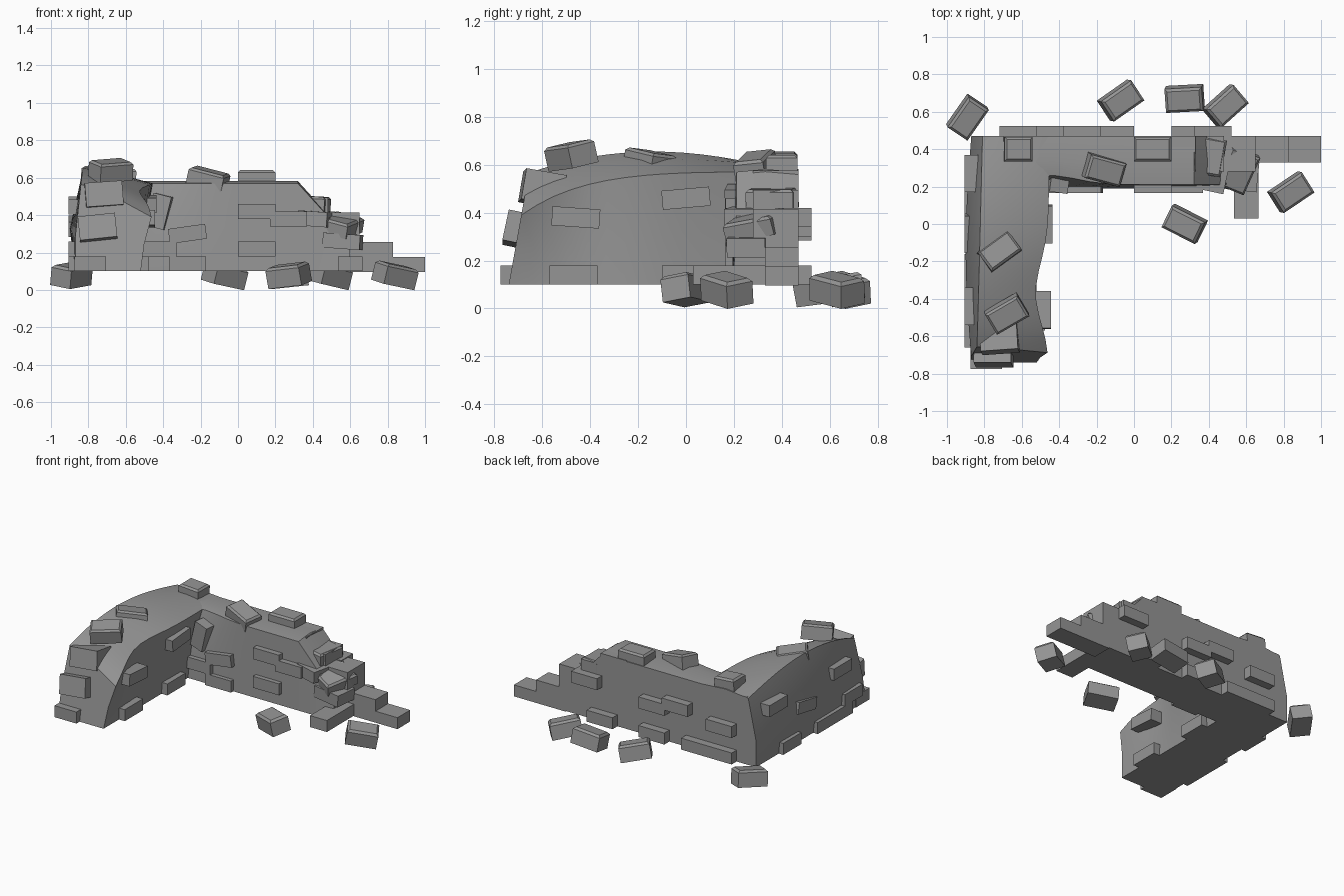
import bpy, bmesh, math
from mathutils import Matrix, Euler, Vector

cube = bpy.data.objects.get("Cube")
if cube:
    bpy.data.objects.remove(cube, do_unlink=True)

# Shared measures: foot of the walls, and the size of one brick
BASE = .1
LENGTH, WIDTH, COURSE = .2, .13, .08
OUTSIDE, BACK, FRONT = -.87, .47, .19

stone = bpy.data.materials.new("grey stone")
stone.use_nodes = True
stone.diffuse_color = (.3, .3, .3, 1)
shader = stone.node_tree.nodes["Principled BSDF"]
shader.inputs["Base Color"].default_value = stone.diffuse_color


def finish(name, bm):
    bmesh.ops.recalc_face_normals(bm, faces=bm.faces)
    mesh = bpy.data.meshes.new(name)
    bm.to_mesh(mesh)
    bm.free()
    mesh.materials.append(stone)
    part = bpy.data.objects.new(name, mesh)
    bpy.context.collection.objects.link(part)
    return part


def loft(name, rings):
    """Skin a row of closed rings, cap both ends and smooth the soft edges."""
    bm = bmesh.new()
    rows = [[bm.verts.new(point) for point in ring] for ring in rings]
    count = len(rows[0])
    for near, far in zip(rows, rows[1:]):
        for i in range(count):
            j = (i + 1) % count
            bm.faces.new((near[i], near[j], far[j], far[i]))
    bm.faces.new(rows[0])
    bm.faces.new(rows[-1])
    part = finish(name, bm)
    bpy.ops.object.select_all(action='DESELECT')
    part.select_set(True)
    bpy.context.view_layer.objects.active = part
    bpy.ops.object.shade_smooth_by_angle(angle=math.radians(30))


def brick(name, centre, size, turn=(0, 0, 0), worn=0):
    """Box turned by degrees, with its top edges worn down if asked."""
    bm = bmesh.new()
    bmesh.ops.create_cube(bm, size=1)
    bmesh.ops.scale(bm, vec=size, verts=bm.verts)
    if worn:
        top = [e for e in bm.edges if all(v.co.z > 0 for v in e.verts)]
        bmesh.ops.bevel(bm, geom=top, offset=worn, segments=1, affect='EDGES')
    spin = Euler([math.radians(angle) for angle in turn]).to_matrix().to_4x4()
    bmesh.ops.transform(bm, matrix=Matrix.Translation(centre) @ spin, verts=bm.verts)
    finish(name, bm)


def height(course):
    """Middle height of a course of bricks, counted from the foot."""
    return BASE + COURSE * (course + .5)


def bump(value, centre, spread):
    """Soft hill of height one."""
    return math.exp(-((value - centre) / spread) ** 2)


def side_ring(t):
    """Cross-section of the side wall; t runs from the broken end to the corner."""
    y = -.74 + t * (BACK + .74)
    arch = math.sin(math.pi * t)
    outer_top = .565 + .09 * arch
    inner_top = .57 - .18 * (1 - t) ** 4
    lip = -.455 - .07 * bump(t, .3, .2)
    foot = -.52
    belly = OUTSIDE - .03 * arch
    crest = -.84 + .03 * t
    lean = .18 * (1 - t) ** 6
    outline = [(OUTSIDE, BASE), (belly, outer_top / 2), (crest, outer_top),
               ((crest + lip) / 2, (outer_top + inner_top) / 2 + .015), (lip, inner_top),
               ((foot + lip) / 2 - .01, (inner_top + BASE) / 2), (foot, BASE)]
    return [(x, y + lean * (z - BASE), z) for x, z in outline]


def back_ring(t):
    """Cross-section of the back wall; t runs from the corner to the broken end."""
    x = -.8 + t * 1.4
    top = .57 - 1.1 * max(0, x - .32)
    hollow = .05 * bump(x, -.45, .2)
    outline = [(FRONT, BASE), (FRONT + .01, (top + BASE) / 2), (FRONT + .02 + hollow, top),
               ((FRONT + BACK) / 2, top + .012), (BACK, top), (BACK, BASE)]
    return [(x, y, z) for y, z in outline]


STATIONS = 15
steps = [i / STATIONS for i in range(STATIONS + 1)]
loft("side_wall", [side_ring(t) for t in steps])
loft("back_wall", [back_ring(t) for t in steps])

# Stepped broken end of the back wall, one brick per course
for course, end in enumerate((1, .83, .65, .65, .48, .33)):
    front = .33 if course < 2 else .28
    reach = LENGTH * 2 if course < 2 else LENGTH
    brick(f"step_brick_{course}", (end - reach / 2, (front + BACK) / 2, height(course) - .005),
          (reach, BACK - front, COURSE))

# Loosened bricks at the broken end
brick("end_foot_brick", (.6, .18, height(0)), (WIDTH, .3, COURSE))
brick("end_low_brick", (.56, .26, height(1.5)), (LENGTH, .16, COURSE), (0, 4, -6))
brick("end_middle_brick", (.55, .29, height(2.6)), (.17, .22, COURSE), (10, 14, -22), .012)
brick("end_front_brick", (.41, .24, height(3)), (.16, WIDTH, COURSE), (0, 4, -12))
brick("end_upper_brick", (.41, .36, height(4)), (.14, .2, COURSE), (0, 3, -10), .012)

# Bricks standing out of each wall face: (place along the wall, course, tilt)
faces = {
    "front": ("x", FRONT + .04, [(-.27, 0, 0), (-.27, 2, -8), (-.43, 1, 0),
                                 (.1, 1, 0), (.1, 3.5, 0), (.27, 3, 0)]),
    "rear": ("x", BACK - .01, [(-.62, 0, 0), (-.43, 0, 0), (-.1, 0, 0), (-.62, 2.3, 0),
                               (-.28, 3, 0), (-.1, 2.5, 0), (.3, 0, 0), (.42, 3, 0)]),
    "outer": ("y", OUTSIDE + .03, [(.27, 4, 0), (.12, 0, 0), (-.05, 2.5, 10), (-.44, 3.8, 0),
                                   (-.56, 1, 0), (-.26, 0, 0), (-.45, 0, 0)]),
    "inner": ("y", -.54, [(-.47, 0, 0), (-.46, 3, -4), (0, 4, 5), (0, 0, 0)]),
}
for face, (along, plane, spots) in faces.items():
    for number, (place, course, tilt) in enumerate(spots):
        if along == "x":
            centre, size, turn = (place, plane), (LENGTH, WIDTH), (0, tilt, 0)
        else:
            centre, size, turn = (plane, place), (WIDTH, LENGTH), (tilt, 0, 0)
        # The inner face overhangs, so its upper bricks sit further out
        shift = Vector((.01 * course if face == "inner" else 0, 0, 0))
        brick(f"{face}_brick_{number}", Vector((*centre, height(course))) + shift,
              (*size, COURSE), turn)
brick("corner_brick", (-.42, .21, height(3.5)), (.1, COURSE, .18), (0, 14, -8))

# Bricks on the front end of the side wall
brick("end_face_low_brick", (-.79, -.7, height(0)), (.17, .15, COURSE))
brick("end_face_middle_brick", (-.75, -.68, height(2.3)), (LENGTH, .15, WIDTH), (-12, -6, 0))
brick("end_face_top_brick", (-.72, -.6, height(4.5)), (LENGTH, .17, WIDTH), (-10, -4, 4))

# Bricks lying on top of the walls
resting = {
    "side_end": ((-.68, -.48, .64), (12, -4, 30)),
    "side_middle": ((-.72, -.15, .605), (-6, 8, 36)),
    "corner": ((-.62, .4, .6), (0, 4, 0)),
    "back_tilted": ((-.16, .29, .59), (6, 14, -15)),
    "back_level": ((.1, .4, .59), (0, 0, 0)),
}
for spot, (centre, turn) in resting.items():
    span = .15 if spot == "corner" else LENGTH
    brick(f"{spot}_top_brick", centre, (span, WIDTH, .1), turn, .012)

# Fallen bricks around the walls: place on the ground and heading
fallen = [(-.89, .57, 55), (-.07, .66, 35), (.27, .67, 3),
          (.49, .63, 42), (.27, 0, -27), (.84, .17, 34)]
for number, (x, y, heading) in enumerate(fallen):
    pitch = 10 if number % 2 else -6
    brick(f"fallen_brick_{number}", (x, y, .08), (LENGTH, WIDTH, .11),
          (10, pitch, heading), .014)
